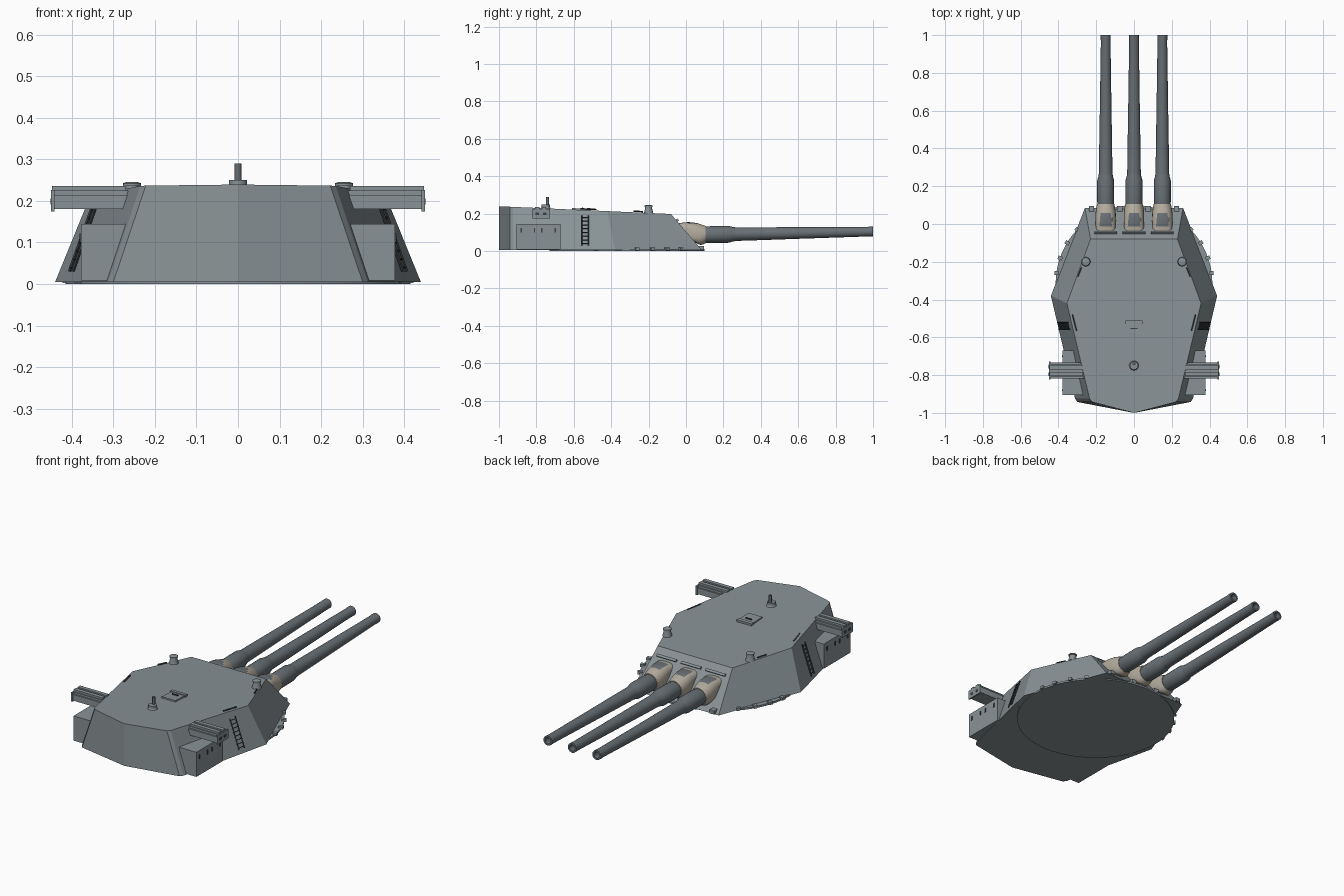
import bpy, bmesh, math
from mathutils import Vector, Matrix

if "Cube" in bpy.data.objects:
    bpy.data.objects.remove(bpy.data.objects["Cube"])

def material(name, rgb):
    m = bpy.data.materials.new(name)
    m.diffuse_color = (*rgb, 1)
    m.use_nodes = True
    m.node_tree.nodes["Principled BSDF"].inputs["Base Color"].default_value = m.diffuse_color
    return m

PAINT = material("deck_grey", (0.25, 0.29, 0.305))
STEEL = material("gun_grey", (0.14, 0.16, 0.175))
CANVAS = material("canvas", (0.45, 0.41, 0.34))
DARK = material("dark_grey", (0.05, 0.055, 0.06))

def finish(name, bm, mats, smooth=False):
    bmesh.ops.recalc_face_normals(bm, faces=bm.faces)
    me = bpy.data.meshes.new(name)
    bm.to_mesh(me)
    bm.free()
    ob = bpy.data.objects.new(name, me)
    bpy.context.collection.objects.link(ob)
    for m in mats:
        me.materials.append(m)
    if smooth:
        bpy.ops.object.select_all(action='DESELECT')
        ob.select_set(True)
        bpy.context.view_layer.objects.active = ob
        bpy.ops.object.shade_smooth_by_angle(angle=math.radians(35))
    return ob

def loft(name, rings, mats=(PAINT,), smooth=False, patch=None):
    """Skin closed rings of equal length and cap both ends."""
    bm = bmesh.new()
    vs = [[bm.verts.new(p) for p in r] for r in rings]
    n = len(rings[0])
    for k in range(len(vs) - 1):
        for i in range(n):
            j = (i + 1) % n
            f = bm.faces.new((vs[k][i], vs[k][j], vs[k+1][j], vs[k+1][i]))
            if patch and patch(k, i):
                f.material_index = 1
    bm.faces.new(vs[0])
    bm.faces.new(vs[-1])
    return finish(name, bm, mats, smooth)

def lathe(name, prof, base, axis=(0, 0, 1), n=20, mat=PAINT):
    """Revolve (radius, height) points about an axis."""
    rot = Vector((0, 0, 1)).rotation_difference(Vector(axis))
    ring = lambda r, h: [Vector(base) + rot @ Vector((r*math.cos(a), r*math.sin(a), h))
                         for a in (2*math.pi*i/n for i in range(n))]
    return loft(name, [ring(r, h) for r, h in prof], (mat,), True)

def box(name, x, y, z, mat=PAINT, rot=None):
    """Box from min/max ranges, optionally turned about its centre."""
    bm = bmesh.new()
    c = Vector((sum(x)/2, sum(y)/2, sum(z)/2))
    size = (abs(x[1]-x[0]), abs(y[1]-y[0]), abs(z[1]-z[0]), 1)
    bmesh.ops.create_cube(bm, size=1, matrix=Matrix.Translation(c)
                          @ (rot or Matrix()) @ Matrix.Diagonal(size))
    return finish(name, bm, (mat,))

def bar(name, p, q, w=0.004, mat=DARK):
    p, q = Vector(p), Vector(q)
    return lathe(name, [(w, 0), (w, (q-p).length)], p, q-p, 4, mat)

def roof_z(y):
    return 0.198 + 0.045 * (-0.08 - y)

def plate_z(y):
    return 0.198 - (y + 0.08) * 1.17

# Armoured gunhouse
low = [(.26, .085), (.44, -.38), (.312, -.925), (.30, -.942)]
top = [(.23, -.08), (.355, -.42), (.235, -.925), (.222, -.942)]
def outline(half, zf):
    pts = half + [(0, -1)] + [(-x, y) for x, y in reversed(half)]
    return [(x, y, zf(y)) for x, y in pts]
loft("gunhouse", [outline(low, lambda y: 0.005), outline(top, roof_z)])

# Turntable ring below
lathe("turntable", [(.415, 0), (.415, .01)], (0, -.315, 0), n=64)

# Guns: sleeves, tapering barrels with bores, canvas gun covers
N = 28
def cover_ring(x, t):
    pts = []
    for i in range(N):
        a = 2*math.pi*i/N
        c, s = math.cos(a), math.sin(a)
        e = lambda v: math.copysign(abs(v)**0.5, v)
        y0 = .005 - .043*e(s)
        port = Vector((x + .053*e(c), y0, plate_z(y0)))
        end = Vector((x + .046*c, .105, .088 + .046*s))
        p = port.lerp(end, t)
        bulge = math.sin(math.pi*t)
        p.x += .004*c*bulge
        p.z += .012*s*bulge
        pts.append(p)
    return pts
barrel = [(.043, 0), (.043, .1), (.045, .12), (.045, .23), (.039, .25), (.036, .27), (.034, .42),
          (.031, .6), (.0255, .97), (.0265, .98), (.0265, 1.0), (.017, 1.0), (.015, .9)]
for k, x in enumerate((-.15, 0, .15)):
    lathe(f"gun_barrel_{k}", barrel, (x, 0, .085), (0, 1, .019), 24, STEEL)
    loft(f"gun_cover_{k}", [cover_ring(x, t/6) for t in range(7)], (CANVAS, STEEL), True,
         lambda r, i: (1 <= r <= 3 and 5 <= i <= 8) or (r == 2 and i == 4))
    # Rain strip above each port
    tilt = Matrix.Rotation(math.radians(-49.5), 4, 'X')
    z = plate_z(-.048) + .004
    box(f"rain_strip_{k}", (x-.06, x+.06), (-.053, -.04), (z-.006, z+.006), PAINT, tilt)
# Hinge lugs between the guns
for x in (-.225, -.075, .075, .225):
    box("port_lug", (x-.014, x+.014), (.065, .095), (.008, .028))

# Roof hatch with hinge block
slope = Matrix.Rotation(math.atan(-.045), 4, 'X')
z = roof_z(-.56)
box("hatch_lid", (-.042, .042), (-.61, -.52), (z-.004, z+.008), PAINT, slope)
box("hatch_hinge", (-.046, .046), (-.53, -.51), (z-.006, z+.01), PAINT, slope)
box("hatch_handle", (-.018, .018), (-.556, -.55), (z+.006, z+.013), DARK)

# Rear periscope
lathe("periscope_base", [(.027, 0), (.024, .008), (.017, .02)], (0, -.75, .224))
lathe("periscope_base_collar", [(.022, 0), (.022, .014)], (0, -.75, .236))
lathe("periscope_tube", [(.008, 0), (.008, .05)], (0, -.74, .24), n=12, mat=STEEL)

def side_point(s, y, z, out=0.0):
    """Point on the rear side armour, pushed outward a little."""
    xl = .44 - (-.38 - y) * .235
    xt = .355 - (-.42 - y) * .238
    t = (z - .005) / (roof_z(y) - .005)
    return (s * (xl + (xt - xl)*t + out), y, z)

for s in (-1, 1):
    tag = "left" if s < 0 else "right"
    # Roof sight heads
    lathe(f"sight_head_{tag}", [(.025, 0), (.018, .03), (.018, .034), (.022, .035), (.022, .041), (.014, .044)],
          (s*.255, -.2, roof_z(-.2) - .002))
    # Rangefinder arm with top rails and end cap
    box(f"rangefinder_arm_{tag}", (s*.2, s*.447), (-.818, -.732), (.18, .214))
    box(f"rangefinder_step_{tag}", (s*.22, s*.445), (-.81, -.74), (.21, .225))
    for y in (-.795, -.76):
        box(f"rangefinder_rail_{tag}", (s*.27, s*.447), (y-.011, y+.011), (.222, .236))
    box(f"rangefinder_cap_{tag}", (s*.442, s*.45), (-.822, -.728), (.175, .226))
    for y in (-.795, -.755):
        box(f"rangefinder_lens_{tag}", (s*.445, s*.4515), (y-.01, y+.01), (.192, .206), DARK)
    # Stowage locker on the side, with door seam and latches
    box(f"locker_{tag}", (s*.25, s*.378), (-.905, -.67), (.008, .145))
    for y in (-.88, -.81, -.77, -.70):
        box(f"locker_latch_{tag}", (s*.377, s*.3815), (y-.004, y+.004), (.1, .122), DARK)
    # Side ladder
    for y in (-.558, -.522):
        bar(f"ladder_rail_{tag}", side_point(s, y, .03, .008), side_point(s, y, .19, .008))
    for i in range(8):
        z = .04 + i*.02
        bar(f"ladder_rung_{tag}", side_point(s, -.558, z, .008), side_point(s, -.522, z, .008), .003)
    # Handrails at the roof edge
    for y, x, y2, x2 in ((-.48, .327, -.565, .305), (-.23, .277, -.28, .297)):
        bar(f"handrail_{tag}", (s*x, y, roof_z(y)+.006), (s*x2, y2, roof_z(y2)+.006))
    # Clips around the turntable edge
    for y in (-.03, -.1, -.18, -.26, -.48):
        a = math.asin((y + .315) / .415)
        x = .413 * math.cos(a)
        box(f"ring_clip_{tag}", (s*(x-.012), s*(x+.012)), (y-.01, y+.01), (.003, .018), PAINT,
            Matrix.Rotation(s*a, 4, 'Z'))
